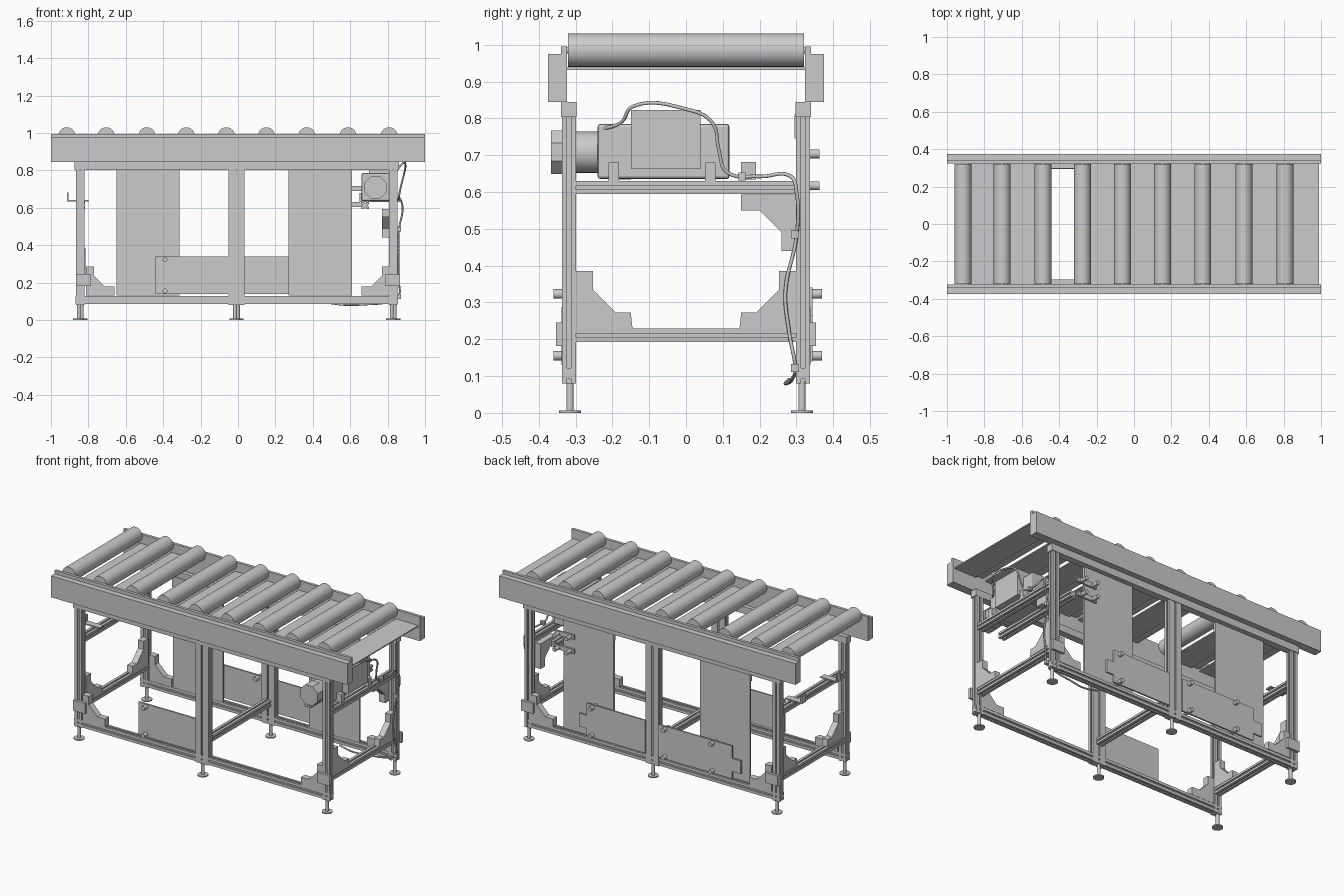
import bpy, bmesh, math
from mathutils import Vector

if "Cube" in bpy.data.objects:
    bpy.data.objects.remove(bpy.data.objects["Cube"])


def finish(name, bm, smooth=False):
    bmesh.ops.recalc_face_normals(bm, faces=bm.faces)
    me = bpy.data.meshes.new(name)
    bm.to_mesh(me)
    bm.free()
    ob = bpy.data.objects.new(name, me)
    bpy.context.collection.objects.link(ob)
    if smooth:
        bpy.context.view_layer.objects.active = ob
        bpy.ops.object.select_all(action='DESELECT')
        ob.select_set(True)
        bpy.ops.object.shade_smooth_by_angle(angle=math.radians(35))
    return ob


def prism(name, pts, axis, a, b, smooth=False):
    """Extrude a 2D outline along an axis from a to b."""
    place = {'x': lambda p, t: (t, p[0], p[1]),
             'y': lambda p, t: (p[0], t, p[1]),
             'z': lambda p, t: (p[0], p[1], t)}[axis]
    bm = bmesh.new()
    lo = [bm.verts.new(place(p, a)) for p in pts]
    hi = [bm.verts.new(place(p, b)) for p in pts]
    n = len(pts)
    bm.faces.new(lo)
    bm.faces.new(hi)
    for i in range(n):
        bm.faces.new((lo[i], lo[(i + 1) % n], hi[(i + 1) % n], hi[i]))
    return finish(name, bm, smooth)


def box(name, x0, x1, y0, y1, z0, z1):
    return prism(name, [(x0, y0), (x1, y0), (x1, y1), (x0, y1)], 'z', z0, z1)


def cyl(name, c, r, axis, a, b, n=24, turn=0.0):
    pts = [(c[0] + r * math.cos(turn + 2 * math.pi * i / n),
            c[1] + r * math.sin(turn + 2 * math.pi * i / n)) for i in range(n)]
    return prism(name, pts, axis, a, b, n > 10)


def slotted(name, c, w, h, axis, a, b, g=0.005, d=0.007):
    """Aluminium beam with a groove down the middle of each side."""
    w, h = w / 2, h / 2
    o = [(-w, -h), (-g, -h), (-g, -h + d), (g, -h + d), (g, -h), (w, -h),
         (w, -g), (w - d, -g), (w - d, g), (w, g)]
    o += [(-u, -v) for u, v in o]
    # drop the repeated corners while keeping the outline order
    half = [p for p in o[:10]]
    outline = half + [(-u, -v) for u, v in half]
    return prism(name, [(c[0] + u, c[1] + v) for u, v in outline], axis, a, b)


def cable(name, pts, r):
    cu = bpy.data.curves.new(name, 'CURVE')
    cu.dimensions = '3D'
    cu.bevel_depth = r
    cu.bevel_resolution = 2
    cu.resolution_u = 6
    cu.use_fill_caps = True
    sp = cu.splines.new('BEZIER')
    sp.bezier_points.add(len(pts) - 1)
    for bp, p in zip(sp.bezier_points, pts):
        bp.co = Vector(p)
        bp.handle_left_type = bp.handle_right_type = 'AUTO'
    ob = bpy.data.objects.new(name, cu)
    bpy.context.collection.objects.link(ob)


# Rollers with the cover slats between them (one slat is missing)
rollers = [-0.915, -0.705, -0.487, -0.276, -0.062, 0.152, 0.368, 0.588, 0.808]
for i, x in enumerate(rollers):
    cyl("roller", (x, 0.985), 0.045, 'y', -0.321, 0.321, 40)
    cyl("roller_axle", (x, 0.985), 0.009, 'y', -0.335, 0.335, 12)
    if i != 2:
        box("cover_slat", x + 0.03, min(x + 0.185, 0.99), -0.325, 0.325, 0.931, 0.938)

# Everything repeated on the front (-1) and back (+1) sides
for s in (-1, 1):
    side = "front" if s < 0 else "back"
    prism(side + "_side_rail", [(s * .375, .845), (s * .323, .845), (s * .323, .995),
                                (s * .34, .995), (s * .34, .975), (s * .375, .975)], 'x', -1, 1)
    y = s * 0.318
    box(side + "_top_beam", -0.875, 0.86, *sorted((s * .298, s * .34)), 0.803, 0.845)
    slotted(side + "_bottom_beam", (y, 0.107), 0.036, 0.044, 'x', -0.87, 0.855)
    # posts and levelling feet
    for x, w in ((-0.843, 0.045), (-0.008, 0.088), (0.83, 0.045)):
        slotted(side + "_post", (x, y), w, 0.038, 'z', 0.08, 0.81)
        fx = x - 0.008 * (1 if s < 0 else -1)
        cyl(side + "_foot_rod", (fx, s * .315), 0.01, 'z', 0.004, 0.085, 16)
        cyl(side + "_foot_pad", (fx, s * .315), 0.03, 'z', 0, 0.007, 28)
    # corner gussets and clamp blocks
    for e in (-1, 1):
        x0 = 0.812 * e
        prism(side + "_long_gusset",
              [(x0, .13), (x0 - e * .152, .13), (x0 - e * .152, .178), (x0 - e * .10, .178),
               (x0 - e * .042, .236), (x0 - e * .042, .287), (x0, .287)],
              'y', s * .30, s * .338)
        prism(side + "_cross_gusset",
              [(s * .30, .228), (s * .145, .228), (s * .15, .272), (s * .19, .272),
               (s * .253, .335), (s * .253, .385), (s * .30, .385)],
              'x', e * .815, e * .852)
        box(side + "_clamp_block", *sorted((e * .785, e * .865)),
            *sorted((s * .336, s * .353)), 0.182, 0.245)

# Cross beams at both ends and in the middle
for x in (-0.838, 0.828):
    slotted("lower_cross_beam", (x, 0.211), 0.042, 0.036, 'y', -0.30, 0.30)
    slotted("upper_cross_beam", (x, 0.612), 0.042, 0.036, 'y', -0.30, 0.30)
slotted("middle_cross_beam", (-0.008, 0.211), 0.042, 0.036, 'y', -0.30, 0.30)
slotted("motor_cross_beam", (0.68, 0.612), 0.042, 0.036, 'y', -0.30, 0.30)
prism("upper_gusset", [(.30, .593), (.15, .593), (.15, .55), (.20, .55),
                       (.26, .49), (.26, .44), (.30, .44)], 'x', 0.77, 0.81)

# Small angle brackets on the left end
for y in (-0.17, 0.17):
    box("end_bracket_arm", -0.912, -0.80, y - 0.02, y + 0.02, 0.634, 0.641)
    box("end_bracket_lip", -0.914, -0.906, y - 0.02, y + 0.02, 0.634, 0.682)

# Tall back panels
for x0, x1 in ((-0.65, -0.312), (0.27, 0.61)):
    box("tall_back_panel", x0, x1, 0.300, 0.311, 0.13, 0.81)
    box("tall_panel_lip", x0, x1, 0.294, 0.300, 0.745, 0.81)

# Low guard panels with bolts
box("front_guard", -0.44, -0.05, -0.330, -0.320, 0.14, 0.34)
for name, x0, x1, tip in (("back_guard_right", 0.035, 0.43, 0.48),
                          ("back_guard_left", -0.052, -0.55, -0.61)):
    prism(name, [(x0, .14), (x1, .14), (x1, .185), (tip, .185), (tip, .265),
                 (x1, .265), (x1, .34), (x0, .34)], 'y', 0.334, 0.344)
for z in (0.155, 0.323):
    cyl("front_guard_bolt", (-0.39, z), 0.013, 'y', -0.36, -0.32, 20)
    for x in (0.39, -0.10, -0.42):
        cyl("back_guard_bolt", (x, z), 0.013, 'y', 0.31, 0.369, 20)

# Sensor brackets on the right back panel
for z in (0.617, 0.703):
    box("sensor_bracket", 0.53, 0.66, 0.311, 0.322, z - 0.014, z + 0.014)
    for x in (0.555, 0.635):
        cyl("sensor_bolt", (x, z), 0.012, 'y', 0.31, 0.363, 20)

# Drive motor
body = box("motor_body", 0.66, 0.81, -0.24, 0.118, 0.635, 0.785)
mod = body.modifiers.new("soft_edges", 'BEVEL')
mod.width = 0.008
mod.segments = 2
box("motor_terminal_box", 0.70, 0.85, -0.15, 0.04, 0.663, 0.822)
cyl("motor_neck", (0.735, 0.708), 0.056, 'y', -0.302, -0.238, 36)
cyl("motor_end_cap", (0.735, 0.708), 0.064, 'y', -0.367, -0.30, 8, math.pi / 8)
for y in (-0.21, 0.052):
    box("motor_foot", 0.65, 0.845, y, y + 0.028, 0.630, 0.68)

# Motor cable with clips, and the loose end under the frame
cable("motor_cable", [(.80, -.23, .77), (.84, -.175, .79), (.875, -.145, .832), (.895, 0, .825),
                      (.89, .07, .79), (.87, .09, .71), (.86, .11, .655), (.86, .2, .642),
                      (.87, .285, .642), (.88, .30, .60), (.86, .30, .48), (.858, .27, .33),
                      (.858, .28, .22), (.855, .297, .12), (.80, .29, .095),
                      (.68, .28, .083), (.58, .27, .08), (.49, .28, .09)], 0.005)
for y, z in ((0.152, 0.642), (0.295, 0.485), (0.295, 0.122)):
    box("cable_clip", 0.845, 0.872, y - 0.01, y + 0.01, z - 0.011, z + 0.011)
